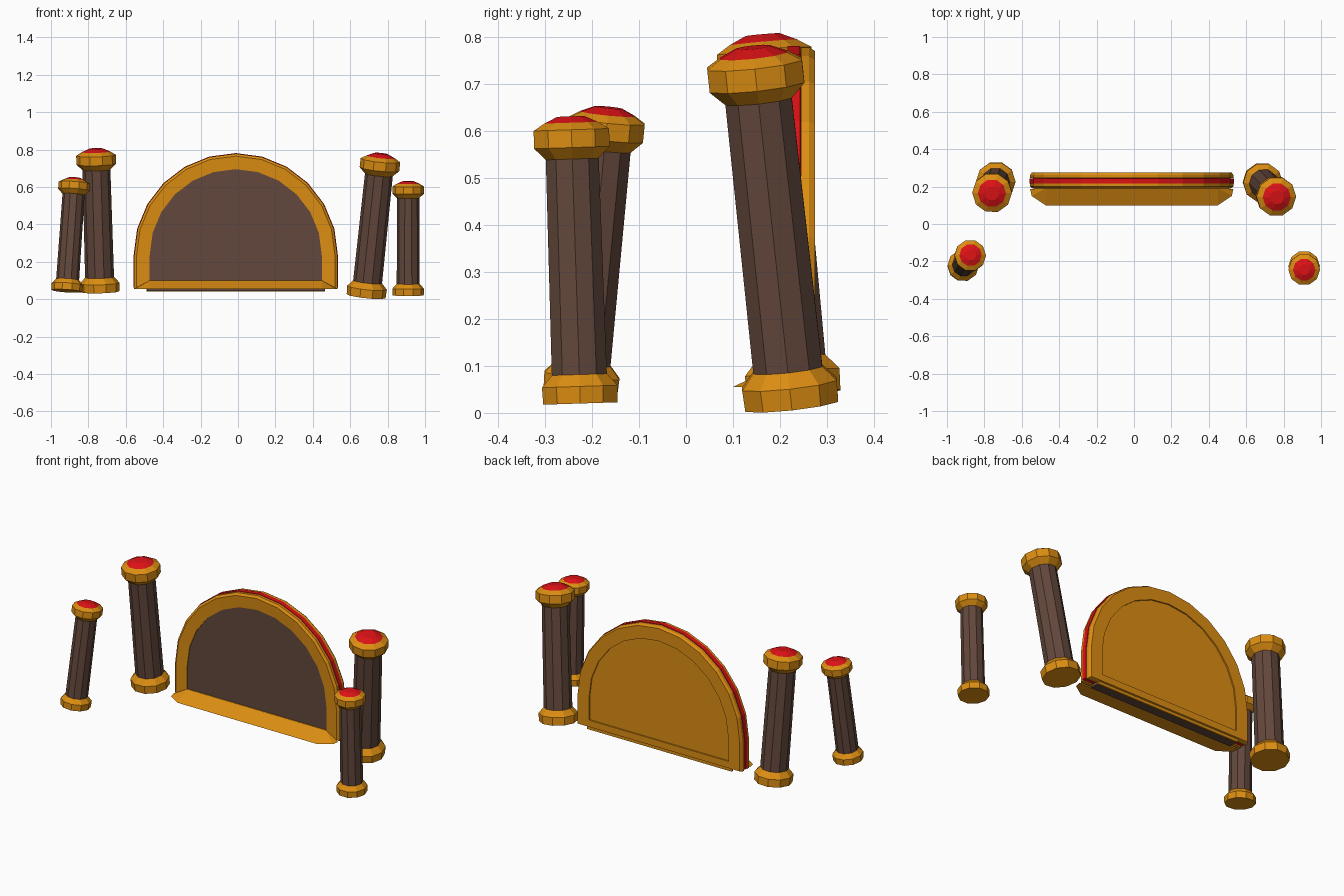
import bpy, bmesh, math
from mathutils import Vector

if "Cube" in bpy.data.objects:
    bpy.data.objects.remove(bpy.data.objects["Cube"])


def mat(name, col):
    m = bpy.data.materials.new(name)
    m.diffuse_color = (*col, 1)
    m.use_nodes = True
    m.node_tree.nodes["Principled BSDF"].inputs["Base Color"].default_value = m.diffuse_color
    return m


GOLD = mat("gold", (0.72, 0.27, 0.006))
RED = mat("red", (0.72, 0.006, 0.008))
BROWN = mat("dark brown", (0.125, 0.064, 0.045))


def finish(name, bm, mats):
    bmesh.ops.recalc_face_normals(bm, faces=bm.faces)
    me = bpy.data.meshes.new(name)
    bm.to_mesh(me)
    bm.free()
    for m in mats:
        me.materials.append(m)
    ob = bpy.data.objects.new(name, me)
    bpy.context.collection.objects.link(ob)
    return ob


def loft(name, sections, mats, slots=None, closed=False):
    """Bridge rings of equal point count; cap the ends unless closed."""
    bm = bmesh.new()
    rings = [[bm.verts.new(p) for p in s] for s in sections]
    n = len(rings[0])
    pairs = list(zip(rings, rings[1:]))
    if closed:
        pairs.append((rings[-1], rings[0]))
    for k, (a, b) in enumerate(pairs):
        for i in range(n):
            j = (i + 1) % n
            f = bm.faces.new((a[i], a[j], b[j], b[i]))
            f.material_index = slots[k] if slots else 0
    if not closed:
        bm.faces.new(rings[0]).material_index = slots[0] if slots else 0
        bm.faces.new(rings[-1]).material_index = slots[-1] if slots else 0
    return finish(name, bm, mats)


# Leaning pillars: gold foot and capital, brown shaft, red domed top
PROFILE = [(0.105, 0), (0.107, 0.046), (0.078, 0.078), (0.075, 0.659),
           (0.107, 0.69), (0.107, 0.738), (0.076, 0.757), (0.038, 0.774)]
SLOTS = [0, 0, 1, 0, 0, 0, 2]      # gold, brown, red by height


def pillar(name, base, top):
    base, top = Vector(base), Vector(top)
    axis = top - base
    s = axis.length / 0.774
    q = Vector((0, 0, 1)).rotation_difference(axis.normalized())
    rings = []
    for r, z in PROFILE:
        rings.append([base + q @ (s * Vector((r * math.cos(i * math.tau / 10),
                                              r * math.sin(i * math.tau / 10), z)))
                      for i in range(10)])
    loft(name, rings, [GOLD, BROWN, RED], SLOTS)


pillar("back_right_pillar", (0.685, 0.225, 0.016), (0.765, 0.142, 0.778))
pillar("back_left_pillar", (-0.738, 0.23, 0.04), (-0.76, 0.163, 0.805))
pillar("front_right_pillar", (0.91, -0.225, 0.02), (0.91, -0.245, 0.631))
pillar("front_left_pillar", (-0.915, -0.225, 0.044), (-0.873, -0.165, 0.65))

# Arched panel, made of layered round-topped outlines
CX, CZ = -0.012, 0.235


def arch(r, bottom, y):
    pts = [(CX + r * math.cos(math.radians(a)), y, CZ + r * math.sin(math.radians(a)))
           for a in range(0, 181, 15)]
    return [(CX + r, y, bottom)] + pts + [(CX - r, y, bottom)]


loft("front_frame", [arch(0.46, 0.1, 0.215), arch(0.46, 0.1, 0.194),
                     arch(0.53, 0.06, 0.19), arch(0.543, 0.055, 0.2),
                     arch(0.543, 0.055, 0.216)], [GOLD], closed=True)
loft("back_frame", [arch(0.46, 0.1, 0.245), arch(0.46, 0.1, 0.275),
                    arch(0.535, 0.06, 0.275), arch(0.543, 0.055, 0.262),
                    arch(0.543, 0.055, 0.245)], [GOLD], closed=True)
loft("red_trim", [arch(0.5, 0.062, 0.214), arch(0.546, 0.062, 0.216),
                  arch(0.546, 0.062, 0.243), arch(0.5, 0.062, 0.247)], [RED], closed=True)
loft("dark_panel", [arch(0.475, 0.045, 0.199), arch(0.475, 0.045, 0.258)], [BROWN])
loft("back_panel", [arch(0.478, 0.04, 0.256), arch(0.478, 0.04, 0.267)], [GOLD])

# Sloping sill in front of the panel, with mitred corners
bm = bmesh.new()
sill = [(0.46, 0.1, 0.055), (0.535, 0.15, 0.055), (0.543, 0.187, 0.055), (0.46, 0.192, 0.1)]
R = [bm.verts.new((CX + x, y, z)) for x, y, z in sill]
L = [bm.verts.new((CX - x, y, z)) for x, y, z in sill]
bm.faces.new((R[0], R[3], L[3], L[0]))                    # top slope
bm.faces.new((R[0], L[0], L[1], L[2], R[2], R[1]))        # underside
bm.faces.new((R[3], R[2], L[2], L[3]))                    # back
for S in (R, L):                                          # mitred ends
    bm.faces.new((S[0], S[1], S[3]))
    bm.faces.new((S[1], S[2], S[3]))
finish("front_sill", bm, [GOLD])
